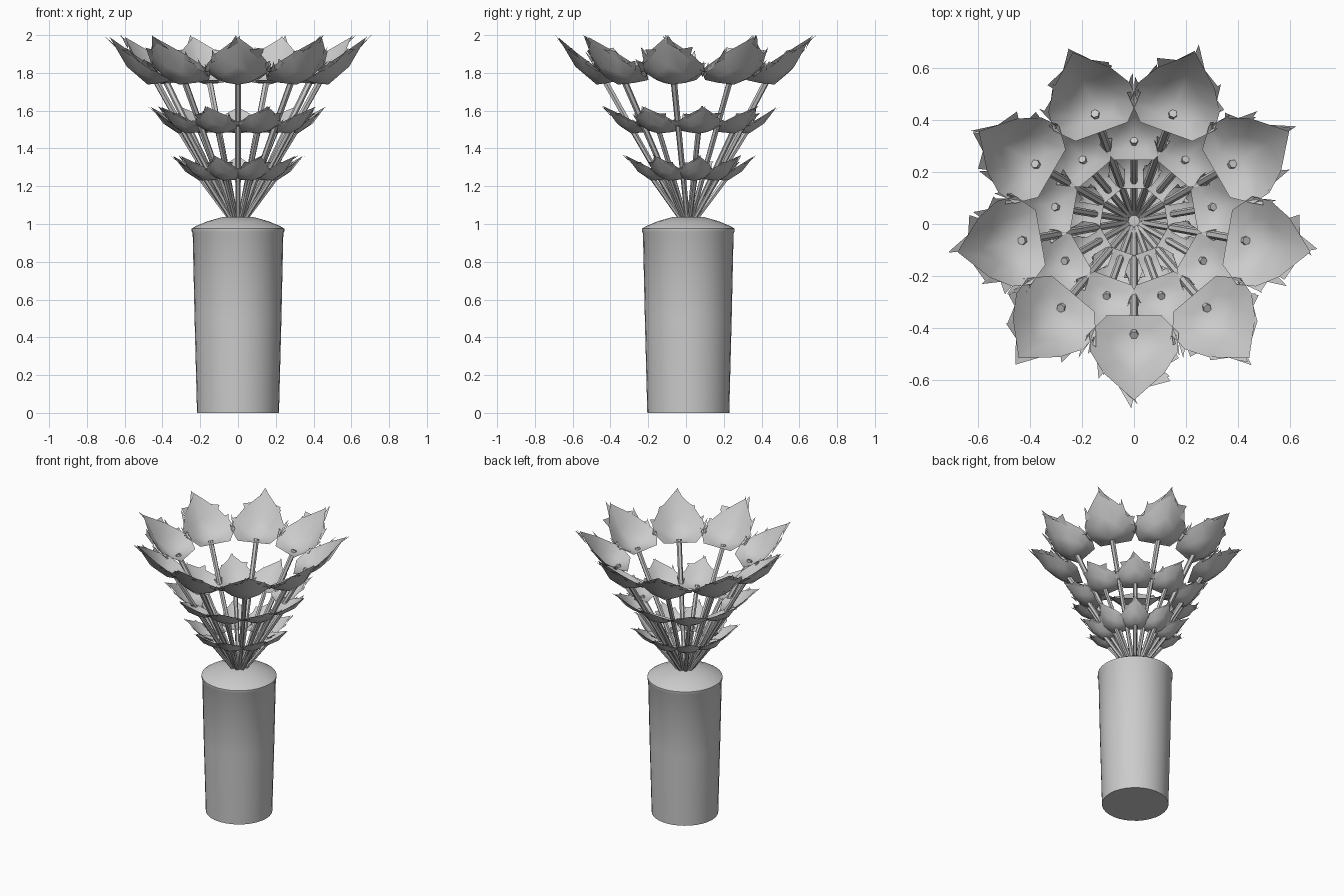
import bpy, bmesh, math, random
from mathutils import Vector

if "Cube" in bpy.data.objects:
    bpy.data.objects.remove(bpy.data.objects["Cube"])

random.seed(4)
CY = 0.012  # small offset of the bouquet centre


def make_object(name, bm, smooth=None):
    mesh = bpy.data.meshes.new(name)
    bm.to_mesh(mesh)
    bm.free()
    ob = bpy.data.objects.new(name, mesh)
    bpy.context.collection.objects.link(ob)
    if smooth:
        bpy.ops.object.select_all(action='DESELECT')
        ob.select_set(True)
        bpy.context.view_layer.objects.active = ob
        bpy.ops.object.shade_smooth_by_angle(angle=math.radians(smooth))
    return ob


def lathe(name, profile, sides):
    """Revolve (radius, z) points around z."""
    bm = bmesh.new()
    rings = []
    for r, z in profile:
        if r == 0:
            rings.append([bm.verts.new((0, CY, z))] * sides)
        else:
            rings.append([bm.verts.new((r * math.cos(2 * math.pi * i / sides),
                                        CY + r * math.sin(2 * math.pi * i / sides), z))
                          for i in range(sides)])
    for a, b in zip(rings, rings[1:]):
        for i in range(sides):
            j = (i + 1) % sides
            bm.faces.new(list(dict.fromkeys((a[i], a[j], b[j], b[i]))))
    bmesh.ops.recalc_face_normals(bm, faces=bm.faces)
    return make_object(name, bm, 30)


# Tapered vase with a low domed top
lathe("vase", [(0, 0), (0.217, 0), (0.23, 0.5), (0.24, 0.95), (0.245, 0.96), (0.245, 0.975),
               (0.225, 0.988), (0.16, 1.015), (0.085, 1.036), (0, 1.04)], 32)

# Half outline of one cupped head: along (0 inner .. 1 tip), half width, height
HALF = [(0, 0.62, 0.12), (0.2, 1, 0.3), (0.42, 0.97, 0.42), (0.66, 0.68, 0.64)]
OUTLINE = HALF + [(0.97, 0, 0.96)] + [(t, -w, h) for t, w, h in reversed(HALF)]
CENTRE = (0.36, 0, 0.03)


def flower_head(bm, ang, r0, r1, z0, z1, width):
    ca, sa = math.cos(ang), math.sin(ang)

    def place(p):
        r, v = r0 + (r1 - r0) * p[0], width * p[1]
        return Vector((r * ca - v * sa, CY + r * sa + v * ca, z0 + (z1 - z0) * p[2]))

    # cupped petal bowl
    outer = [bm.verts.new(place(p)) for p in OUTLINE]
    inner = []
    for p in OUTLINE:
        f = (0.55, 0.55, 0.38)
        inner.append(bm.verts.new(place([c + (q - c) * k for c, q, k in zip(CENTRE, p, f)])))
    mid = bm.verts.new(place(CENTRE))
    n = len(outer)
    for i in range(n):
        j = (i + 1) % n
        for f in ((inner[i], outer[i], outer[j], inner[j]), (mid, inner[i], inner[j])):
            bm.faces.new(f).smooth = True
    # ragged curled tips around the outer rim
    for i in range(1, n - 1):
        for rep in range(2):
            t, w, h = OUTLINE[i]
            back = OUTLINE[max(1, min(n - 2, i + random.choice((-1, 1))))]
            root = [a + (b - a) * 0.5 for a, b in zip((t, w, h), back)]
            root[2] -= 0.08
            reach = random.uniform(0.02, 0.16)
            tip = (min(t + reach * 0.7, 1.07), w * (1 + reach * 0.8) + random.uniform(-0.1, 0.1),
                   min(h + reach * 0.8, 1.0))
            under = (t - 0.05, w * 0.9, h - 0.12)
            bm.faces.new([bm.verts.new(place(p)) for p in (root, tip, under)])


def stem(bm, ang, r0, z0, r1, z1, rad):
    a = Vector((r0 * math.cos(ang), CY + r0 * math.sin(ang), z0))
    b = Vector((r1 * math.cos(ang), CY + r1 * math.sin(ang), z1))
    d = (b - a).normalized()
    s = d.cross(Vector((0, 0, 1))).normalized()
    u = s.cross(d)
    rings = [[bm.verts.new(c + rad * k * (s * math.cos(i * math.pi / 3) + u * math.sin(i * math.pi / 3)))
              for i in range(6)] for c, k in ((a, 0.8), (b, 1))]
    for i in range(6):
        j = (i + 1) % 6
        bm.faces.new((rings[0][i], rings[0][j], rings[1][j], rings[1][i]))
    bm.faces.new(rings[1])
    bm.faces.new(rings[0][::-1])


# Three tiers: name, start angle, head radii, head heights, half width, stem start, stem end
TIERS = [
    ("upper", -90, (0.365, 0.70), (1.73, 2.0), 0.172, 0.02, (0.44, 1.755), 0.017),
    ("middle", -70, (0.235, 0.475), (1.475, 1.625), 0.125, 0.015, (0.31, 1.49), 0.015),
    ("lower", -70, (0.125, 0.355), (1.225, 1.365), 0.098, 0.03, (0.20, 1.24), 0.014),
]
for name, start, rad, zz, width, sr, end, thick in TIERS:
    heads, stems = bmesh.new(), bmesh.new()
    for k in range(9):
        a = math.radians(start + 40 * k)
        flower_head(heads, a, *rad, *zz, width)
        stem(stems, a, sr, 1.01, *end, thick)
    make_object(name + "_flower_heads", heads)
    make_object(name + "_stems", stems)
